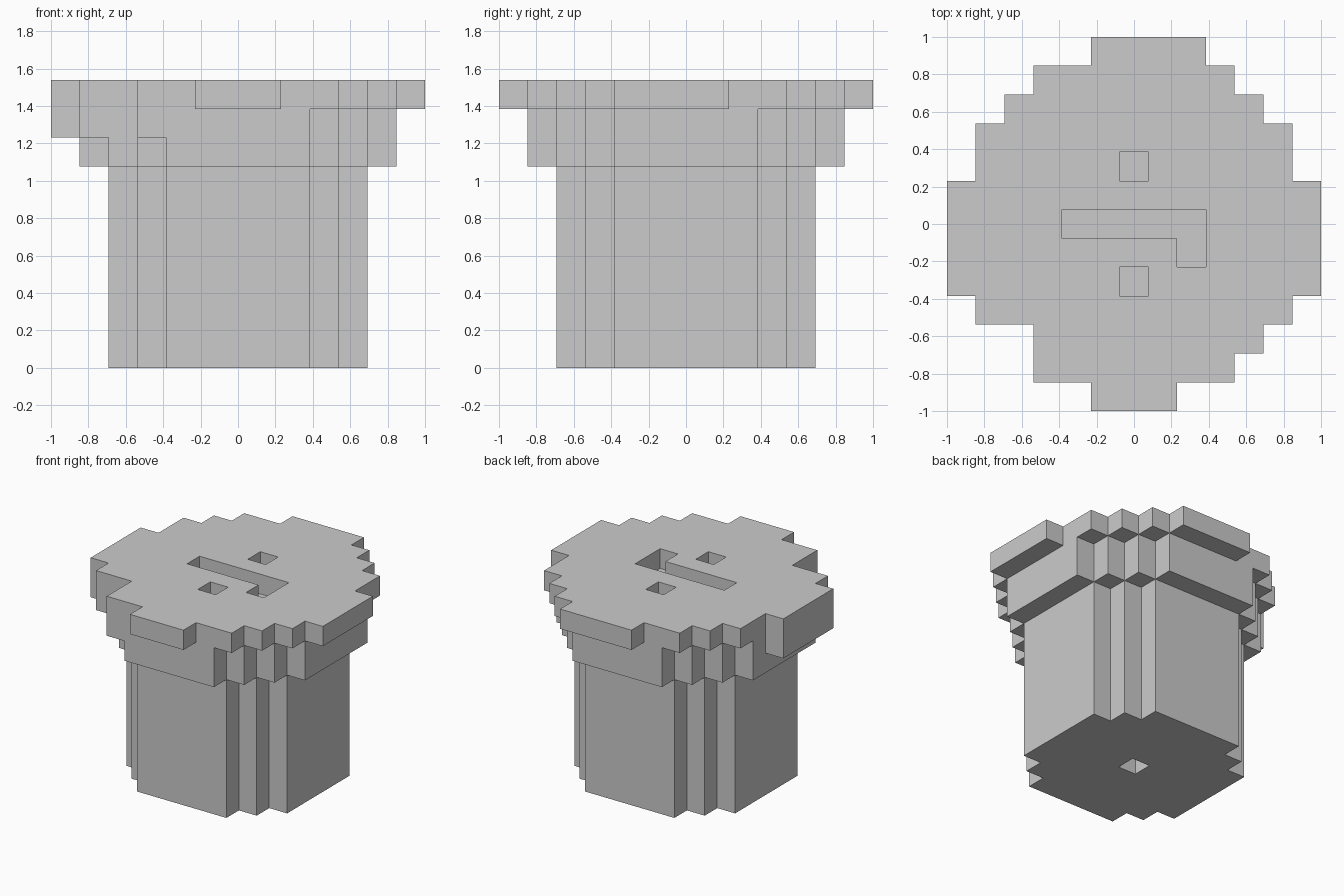
import bpy, bmesh

if "Cube" in bpy.data.objects:
    bpy.data.objects.remove(bpy.data.objects["Cube"])

U = 2 / 13  # one block


def prism(name, outline, z0, z1):
    """Extrude a closed outline (in blocks) from level z0 up to level z1."""
    bm = bmesh.new()
    base = bm.faces.new([bm.verts.new((x * U, y * U, z0 * U)) for x, y in outline])
    top = bmesh.ops.extrude_face_region(bm, geom=[base])["geom"]
    verts = [v for v in top if isinstance(v, bmesh.types.BMVert)]
    bmesh.ops.translate(bm, verts=verts, vec=(0, 0, (z1 - z0) * U))
    # keep the start face as the lower cap
    if not any(f.normal.z < -0.5 or len(f.link_loops if hasattr(f, "link_loops") else []) for f in bm.faces) \
            and len(bm.faces) < len(outline) + 2:
        bm.faces.new(list(bm.verts)[:len(outline)])
    bmesh.ops.recalc_face_normals(bm, faces=bm.faces)
    mesh = bpy.data.meshes.new(name)
    bm.to_mesh(mesh)
    bm.free()
    obj = bpy.data.objects.new(name, mesh)
    bpy.context.collection.objects.link(obj)
    return obj


def rect(x0, y0, x1, y1):
    return [(x0, y0), (x1, y0), (x1, y1), (x0, y1)]


def stepped_round(r):
    """Blocky circle: one stair-stepped corner turned four times."""
    corner, x, y = [(r, 2.5)], r, 2.5
    while x > 2.5:
        x -= 1
        corner.append((x, y))
        y += 1
        corner.append((x, y))
    pts = []
    for _ in range(4):
        pts += corner
        corner = [(-b, a) for a, b in corner]
    return pts


def cut(target, name, outline, z0, z1):
    cutter = prism(name, outline, z0, z1)
    cutter.hide_render = True
    cutter.display_type = 'WIRE'
    mod = target.modifiers.new(name, 'BOOLEAN')
    mod.operation = 'DIFFERENCE'
    mod.solver = 'EXACT'
    mod.object = cutter


# Main column with a square socket underneath
column = prism("column", stepped_round(4.5), 0, 7)
cut(column, "socket_cutter", rect(-.5, -.5, .5, .5), -1, 1)

# Wider collar
prism("collar", stepped_round(5.5), 7, 9)

# Irregular top plate
top_plate = prism("top_plate", [
    (6.5, -2.5), (6.5, 1.5), (5.5, 1.5), (5.5, 3.5), (4.5, 3.5), (4.5, 4.5),
    (3.5, 4.5), (3.5, 5.5), (2.5, 5.5), (2.5, 6.5), (-1.5, 6.5), (-1.5, 5.5),
    (-3.5, 5.5), (-3.5, 4.5), (-4.5, 4.5), (-4.5, 3.5), (-5.5, 3.5), (-5.5, 1.5),
    (-6.5, 1.5), (-6.5, -2.5), (-5.5, -2.5), (-5.5, -3.5), (-3.5, -3.5), (-3.5, -5.5),
    (-1.5, -5.5), (-1.5, -6.5), (1.5, -6.5), (1.5, -5.5), (3.5, -5.5), (3.5, -4.5),
    (4.5, -4.5), (4.5, -3.5), (5.5, -3.5), (5.5, -2.5)], 9, 10)

# Recesses through the plate, floored by the collar
cut(top_plate, "back_hole_cutter", rect(-.5, 1.5, .5, 2.5), 8, 11)
cut(top_plate, "front_hole_cutter", rect(-.5, -2.5, .5, -1.5), 8, 11)
cut(top_plate, "slot_cutter", [(-2.5, -.5), (1.5, -.5), (1.5, -1.5), (2.5, -1.5),
                               (2.5, .5), (-2.5, .5)], 8, 11)

# Overhanging drips on the left and front left
prism("left_drip", rect(-6.5, -2.5, -5.5, 1.5), 8, 9)
prism("corner_drip", rect(-5.5, -3.5, -4.5, -2.5), 8, 9)
prism("front_drip", rect(-3.5, -5.5, -2.5, -4.5), 8, 9)
